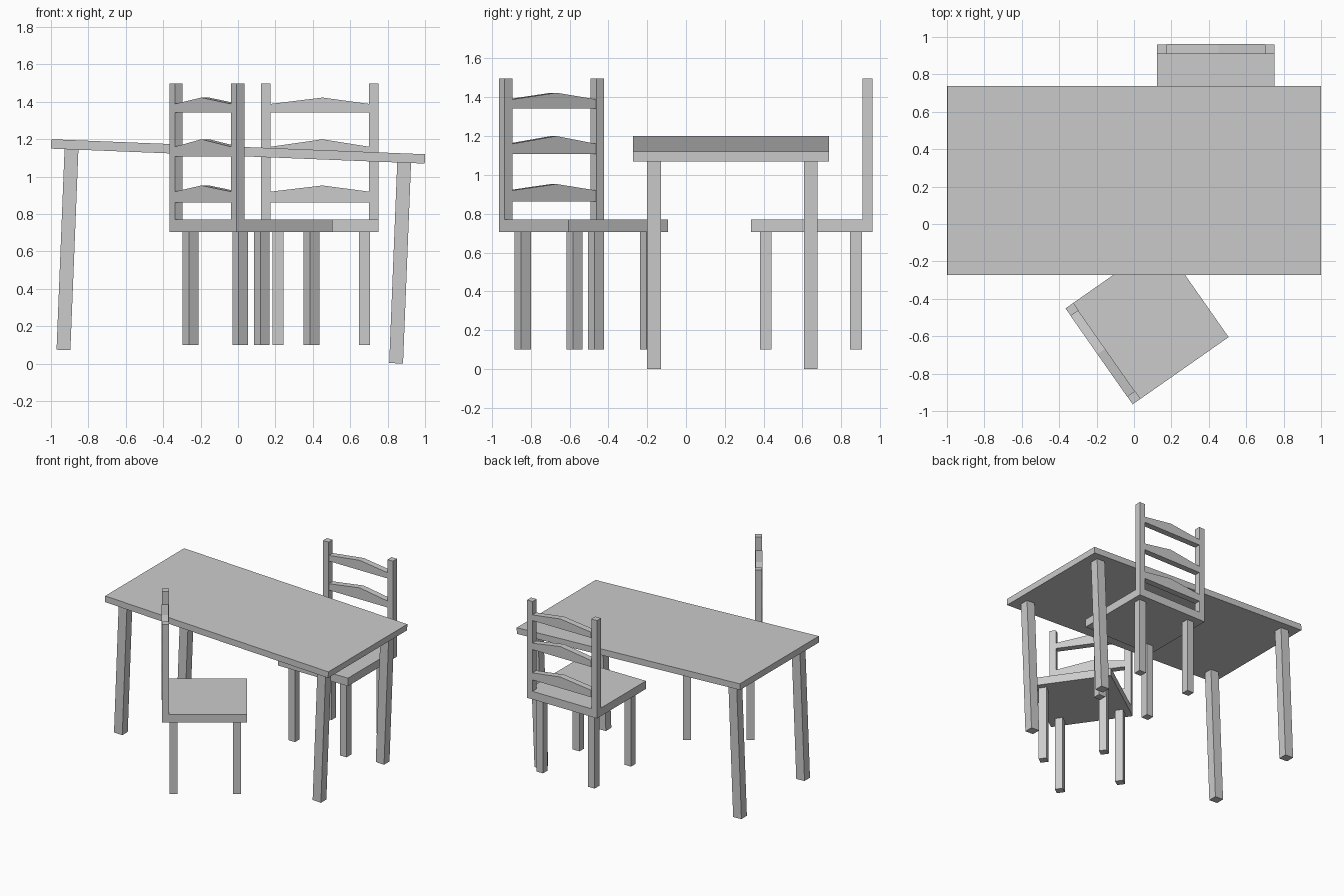
import bpy, bmesh
from math import radians
from mathutils import Matrix

if "Cube" in bpy.data.objects:
    bpy.data.objects.remove(bpy.data.objects["Cube"])


def add_object(name, bm, place):
    bmesh.ops.recalc_face_normals(bm, faces=bm.faces)
    mesh = bpy.data.meshes.new(name)
    bm.to_mesh(mesh)
    bm.free()
    obj = bpy.data.objects.new(name, mesh)
    obj.matrix_world = place
    bpy.context.collection.objects.link(obj)
    return obj


def box(name, lo, hi, place):
    bm = bmesh.new()
    bmesh.ops.create_cube(bm, size=1)
    for v in bm.verts:
        v.co = [(a + b) / 2 + c * (b - a) for a, b, c in zip(lo, hi, v.co)]
    return add_object(name, bm, place)


def slat(name, bottom, shoulder, peak, place):
    # flat-bottomed rail with a peaked top edge
    outline = [(-.262, bottom), (.264, bottom), (.264, shoulder), (.015, peak), (-.262, shoulder)]
    bm = bmesh.new()
    face = bm.faces.new([bm.verts.new((x, .264, z)) for x, z in outline])
    out = bmesh.ops.extrude_face_region(bm, geom=[face])
    moved = [g for g in out["geom"] if isinstance(g, bmesh.types.BMVert)]
    bmesh.ops.translate(bm, verts=moved, vec=(0, .05, 0))
    return add_object(name, bm, place)


def chair(label, x, y, angle):
    place = Matrix.Translation((x, y, 0)) @ Matrix.Rotation(radians(angle), 4, 'Z')
    box(label + "_seat", (-.313, -.313, .705), (.313, .313, .77), place)
    # legs
    for side, lx in (("left", -.223), ("right", .239)):
        for end, ly in (("front", -.238), ("rear", .228)):
            box(f"{label}_{end}_{side}_leg", (lx - .03, ly - .03, .10), (lx + .03, ly + .03, .705), place)
    # back posts
    box(label + "_left_post", (-.313, .262, .77), (-.262, .313, 1.497), place)
    box(label + "_right_post", (.264, .262, .77), (.313, .313, 1.497), place)
    # ladder back
    for level, zs in (("lower", (.863, .92, .953)), ("middle", (1.108, 1.16, 1.20)), ("upper", (1.343, 1.389, 1.423))):
        slat(f"{label}_{level}_slat", *zs, place)


# tilted table
tilt = Matrix.Translation((0, .232, 1.135)) @ Matrix.Rotation(.04, 4, 'Y')
box("table_top", (-1, -.505, -.025), (1, .505, .025), tilt)
for side, x in (("left", -.89), ("right", .89)):
    for end, y in (("front", -.397), ("rear", .41)):
        box(f"table_{end}_{side}_leg", (x - .037, y - .035, -1.098), (x + .037, y + .035, -.025), tilt)

# two chairs, one turned away from the table
chair("rear_chair", .437, .648, 0)
chair("front_chair", .07, -.528, 125)
